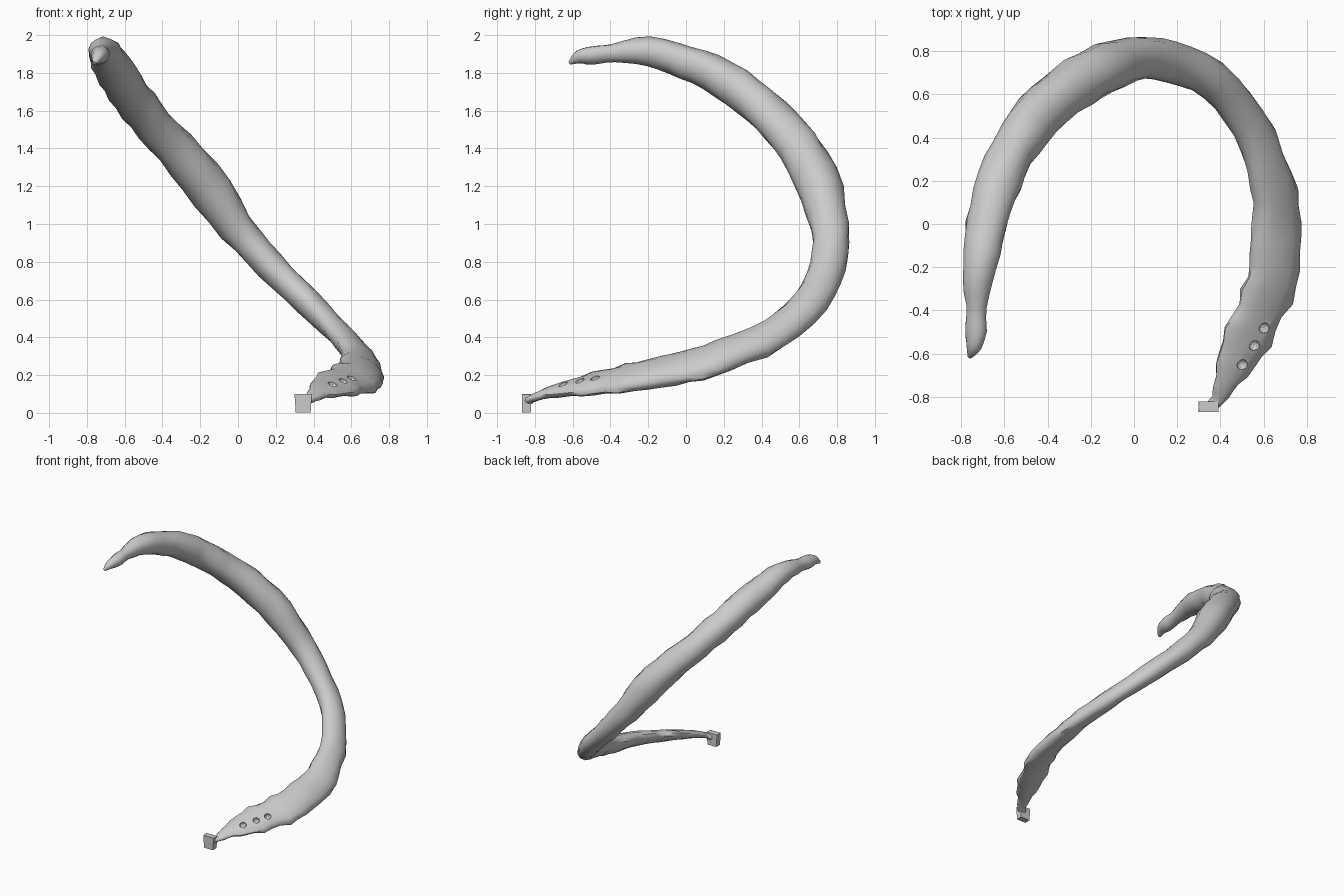
import bpy, bmesh, math, random
from mathutils import Vector, noise

if "Cube" in bpy.data.objects:
    bpy.data.objects.remove(bpy.data.objects["Cube"])

random.seed(4)

# Stations along the rib: x, y, z, half thickness, half width, thickness-axis angle
STATIONS = [
    (-.760, -.615, 1.852, .010, .010, 40),
    (-.740, -.565, 1.885, .038, .034, 40),
    (-.730, -.49, 1.895, .052, .046, 40),
    (-.730, -.38, 1.905, .052, .048, 40),
    (-.713, -.20, 1.912, .078, .077, 40),
    (-.680, .00, 1.855, .095, .090, 40),
    (-.625, .20, 1.765, .104, .105, 40),
    (-.525, .39, 1.625, .104, .110, 40),
    (-.395, .55, 1.465, .104, .115, 40),
    (-.205, .685, 1.25, .118, .118, 40),
    (-.01, .762, .985, .092, .105, 40),
    (.17, .75, .78, .080, .095, 41),
    (.365, .66, .59, .072, .095, 44),
    (.53, .47, .42, .066, .100, 48),
    (.635, .20, .305, .066, .112, 56),
    (.66, .00, .24, .064, .122, 60),
    (.65, -.20, .205, .058, .125, 62),
    (.585, -.40, .17, .048, .122, 62),
    (.50, -.58, .14, .038, .108, 65),
    (.43, -.72, .11, .028, .060, 70),
    (.39, -.81, .078, .022, .034, 80),
    (.355, -.84, .06, .022, .026, 90),
]
STEPS, SIDES = 3, 14


def spline(a, b, c, d, t):
    return [0.5 * (2*q + (r - p)*t + (2*p - 5*q + 4*r - s)*t*t
                   + (3*q - p - 3*r + s)*t**3) for p, q, r, s in zip(a, b, c, d)]


# Rib shaft: lofted oval rings with natural unevenness
path = []
n = len(STATIONS)
for i in range(n - 1):
    quad = [STATIONS[min(max(i + k, 0), n - 1)] for k in (-1, 0, 1, 2)]
    path += [spline(*quad, s / STEPS) for s in range(STEPS)]
path.append(list(STATIONS[-1]))

bm = bmesh.new()
rings = []
for i, p in enumerate(path):
    c = Vector(p[:3])
    t = (Vector(path[min(i + 1, len(path) - 1)][:3])
         - Vector(path[max(i - 1, 0)][:3])).normalized()
    a = math.radians(p[5])
    b = Vector((math.cos(a), 0, math.sin(a)))
    b = (b - t * b.dot(t)).normalized()
    w = t.cross(b)
    ring = []
    for k in range(SIDES):
        u = 2 * math.pi * k / SIDES
        off = b * (math.cos(u) * max(p[3], .008)) + w * (math.sin(u) * max(p[4], .008))
        lump = 1 + .13 * noise.noise((c + off) * 9) + random.uniform(-.03, .03)
        # stepped, ragged edges on the lower end
        if p[1] < -.25 and p[2] < 1 and abs(math.sin(u)) > .7:
            lump += (-.07, .0, .09)[i % 3]
        ring.append(bm.verts.new(c + off * lump))
    rings.append(ring)
for r0, r1 in zip(rings, rings[1:]):
    for k in range(SIDES):
        j = (k + 1) % SIDES
        bm.faces.new((r0[k], r0[j], r1[j], r1[k]))
bm.faces.new(rings[0])
bm.faces.new(rings[-1])
bmesh.ops.recalc_face_normals(bm, faces=bm.faces)
me = bpy.data.meshes.new("rib_shaft")
bm.to_mesh(me)
bm.free()
rib = bpy.data.objects.new("rib_shaft", me)
bpy.context.collection.objects.link(rib)


def smooth(ob, angle):
    bpy.ops.object.select_all(action='DESELECT')
    ob.select_set(True)
    bpy.context.view_layer.objects.active = ob
    bpy.ops.object.shade_smooth_by_angle(angle=math.radians(angle))


# Row of small pits on the outer face near the lower end
for i, pos in enumerate([(.60, -.48, .18), (.555, -.56, .165), (.50, -.65, .15)]):
    bpy.ops.mesh.primitive_ico_sphere_add(subdivisions=2, radius=.026, location=pos)
    pit = bpy.context.object
    pit.name = f"pit_cutter_{i + 1}"
    pit.hide_render = True
    pit.hide_set(True)
    m = rib.modifiers.new("pit", 'BOOLEAN')
    m.operation = 'DIFFERENCE'
    m.solver = 'EXACT'
    m.object = pit
smooth(rib, 50)

# Small blocky knob closing the lower end
bpy.ops.mesh.primitive_cube_add(size=2, location=(.345, -.845, .05))
knob = bpy.context.object
knob.name = "end_knob"
knob.scale = (.046, .024, .049)
for v in knob.data.vertices:
    if v.co.z < 0:
        v.co.x *= .85
bev = knob.modifiers.new("bevel", 'BEVEL')
bev.width = .015
bev.segments = 2
smooth(knob, 60)
